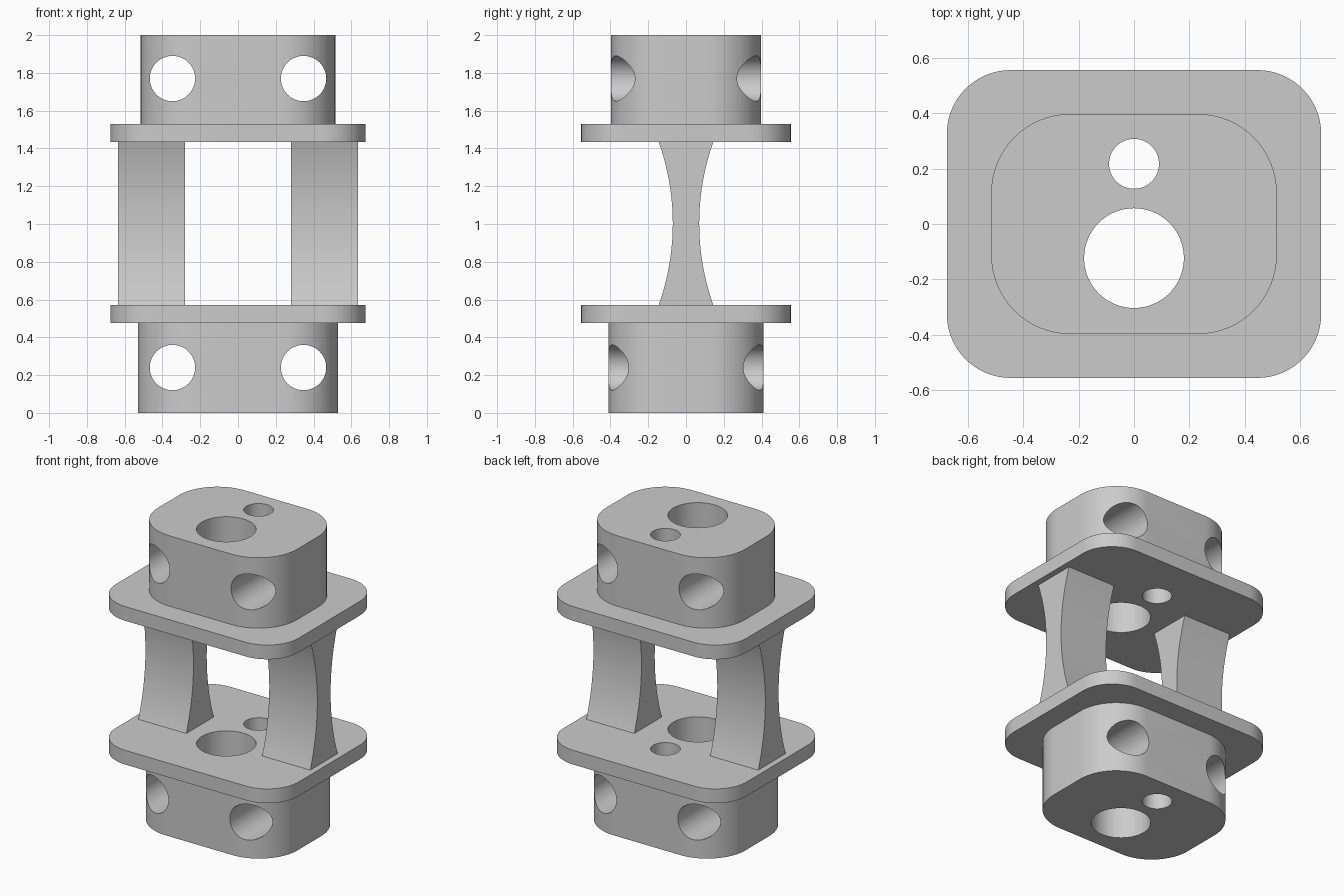
import bpy, bmesh, math
from mathutils import Matrix

if "Cube" in bpy.data.objects:
    bpy.data.objects.remove(bpy.data.objects["Cube"], do_unlink=True)

grey = bpy.data.materials.new("plain grey")
grey.use_nodes = True
colour = (0.6, 0.6, 0.6, 1)
grey.diffuse_color = colour
grey.node_tree.nodes["Principled BSDF"].inputs["Base Color"].default_value = colour


def prism(name, outline, depth, matrix):
    """Extrude a closed outline along local z, then place it."""
    bm = bmesh.new()
    face = bm.faces.new([bm.verts.new((a, b, 0)) for a, b in outline])
    grown = bmesh.ops.extrude_face_region(bm, geom=[face])["geom"]
    bmesh.ops.translate(bm, vec=(0, 0, depth),
                        verts=[v for v in grown if isinstance(v, bmesh.types.BMVert)])
    bm.transform(matrix)
    bmesh.ops.recalc_face_normals(bm, faces=bm.faces)
    mesh = bpy.data.meshes.new(name)
    bm.to_mesh(mesh)
    bm.free()
    mesh.materials.append(grey)
    obj = bpy.data.objects.new(name, mesh)
    bpy.context.collection.objects.link(obj)
    return obj


def rounded(hx, hy, r, steps=16):
    """Rounded rectangle outline with half sizes hx and hy."""
    points = []
    for quarter, (sx, sy) in enumerate([(1, 1), (-1, 1), (-1, -1), (1, -1)]):
        for i in range(steps + 1):
            a = (quarter + i / steps) * math.pi / 2
            points.append((sx * (hx - r) + r * math.cos(a),
                           sy * (hy - r) + r * math.sin(a)))
    return points


def circle(r, steps=64):
    return [(r * math.cos(math.tau * i / steps), r * math.sin(math.tau * i / steps))
            for i in range(steps)]


def combine(target, tool, operation):
    """Apply a boolean and throw the tool away."""
    tool.hide_render = True
    mod = target.modifiers.new(operation.lower(), "BOOLEAN")
    mod.operation, mod.object, mod.solver = operation, tool, "EXACT"
    bpy.context.view_layer.objects.active = target
    bpy.ops.object.modifier_apply(modifier=mod.name)
    bpy.data.objects.remove(tool, do_unlink=True)


def smooth(obj):
    bpy.ops.object.select_all(action="DESELECT")
    obj.select_set(True)
    bpy.context.view_layer.objects.active = obj
    bpy.ops.object.shade_smooth_by_angle(angle=math.radians(30))


def up(x, y, z):
    return Matrix.Translation((x, y, z))


# Each end: a block joined to a flange, with two upright and two cross bores
def end_piece(name, half_x, half_y, block_z, flange_z, bore_z):
    body = prism(name, rounded(half_x, half_y, 0.285), 0.52, up(0, 0, block_z))
    flange = prism("flange", rounded(0.675, 0.555, 0.23), 0.095, up(0, 0, flange_z))
    combine(body, flange, "UNION")
    for y, r in ((-0.123, 0.18), (0.217, 0.09)):
        combine(body, prism("bore", circle(r), 3, up(0, y, -0.5)), "DIFFERENCE")
    for x in (-0.347, 0.347):
        across = up(x, 1, bore_z) @ Matrix.Rotation(math.pi / 2, 4, "X")
        combine(body, prism("cross_bore", circle(0.12), 2, across), "DIFFERENCE")
    smooth(body)


end_piece("lower_end", 0.53, 0.41, 0, 0.475, 0.24)
end_piece("upper_end", 0.515, 0.397, 1.48, 1.435, 1.77)

# Pillars: waisted profile made of two circular arcs, extruded along x
half_height, end_half, waist_half = 0.4325, 0.145, 0.07
sag = end_half - waist_half
radius = (half_height ** 2 + sag ** 2) / (2 * sag)
arc = []
for i in range(33):
    z = half_height * (i / 16 - 1)
    arc.append((waist_half + radius - math.sqrt(radius ** 2 - z ** 2), z))
waisted = arc + [(-y, z) for y, z in reversed(arc)]

# Local x, y, z become world y, z, x
turn = Matrix(((0, 0, 1, 0), (1, 0, 0, 0), (0, 1, 0, 0), (0, 0, 0, 1)))
for name, x in (("left_pillar", 0.28), ("right_pillar", -0.635)):
    smooth(prism(name, waisted, 0.355, up(x, 0, 1.0025) @ turn))
